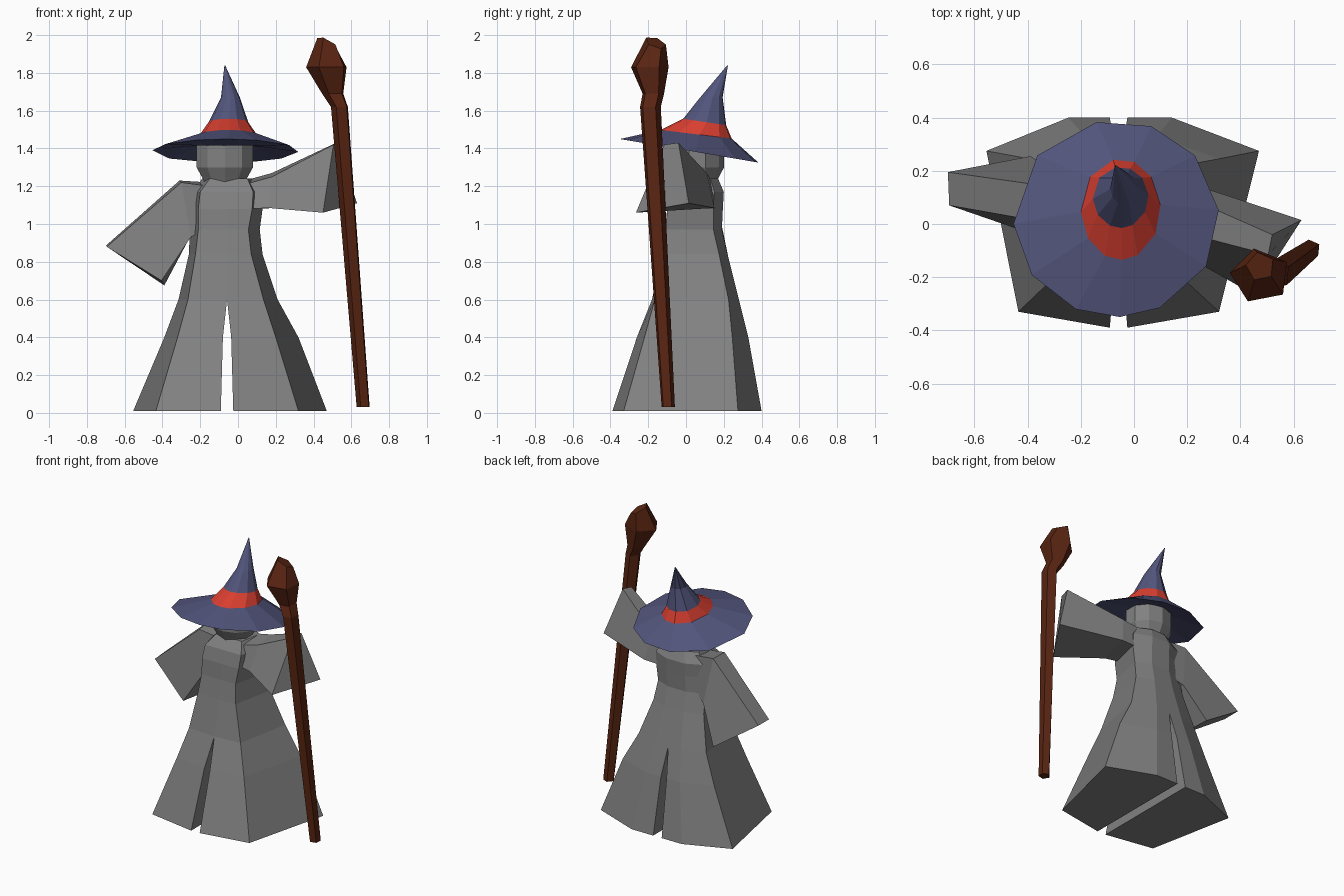
import bpy, bmesh
from math import sin, cos, radians

old = bpy.data.objects.get("Cube")
if old:
    bpy.data.objects.remove(old, do_unlink=True)


def material(name, colour):
    mat = bpy.data.materials.new(name)
    mat.use_nodes = True
    mat.diffuse_color = (*colour, 1)
    mat.node_tree.nodes["Principled BSDF"].inputs["Base Color"].default_value = (*colour, 1)
    return mat


grey = material("robe grey", (0.22, 0.22, 0.22))
blue = material("hat blue", (0.085, 0.09, 0.2))
red = material("band red", (0.7, 0.05, 0.03))
brown = material("staff brown", (0.1, 0.018, 0.006))


def finish(name, bm, mats):
    """Weld, orient and store a flat shaded mesh."""
    bmesh.ops.remove_doubles(bm, verts=bm.verts, dist=0.0005)
    bmesh.ops.recalc_face_normals(bm, faces=bm.faces)
    mesh = bpy.data.meshes.new(name)
    bm.to_mesh(mesh)
    bm.free()
    for mat in mats:
        mesh.materials.append(mat)
    obj = bpy.data.objects.new(name, mesh)
    bpy.context.collection.objects.link(obj)
    return obj


def skin(bm, rings, skip=None, bands=()):
    """Bridge rings of points and cap both ends; bands lists spans using material 1."""
    loops = [[bm.verts.new(p) for p in ring] for ring in rings]
    count = len(loops[0])
    for level, (low, high) in enumerate(zip(loops, loops[1:])):
        for i in range(count):
            j = (i + 1) % count
            if skip and skip(level, i):
                continue
            face = bm.faces.new((low[i], low[j], high[j], high[i]))
            face.material_index = int(level in bands)
    bm.faces.new(loops[0])
    bm.faces.new(loops[-1])


def loft(name, rings, mats, bands=()):
    bm = bmesh.new()
    skin(bm, rings, bands=bands)
    return finish(name, bm, mats)


def oval(x, y, z, rx, ry, angles, lean_x=0, lean_y=0):
    """Oval ring whose height changes with the offset from its centre."""
    ring = []
    for a in angles:
        dx, dy = rx * cos(radians(a)), ry * sin(radians(a))
        ring.append((x + dx, y + dy, z + lean_x * dx + lean_y * dy))
    return ring


def even(n, start=0):
    return [start + 360 * i / n for i in range(n)]


# Robe: two halves, split below the knee and joined above it
# height, right back/front x, left front/back x, front corner/middle y, back corner/middle y, half gap
robe_levels = [
    (0.01, -.555, -.435, .32, .47, -.33, -.39, .275, .4, .033),
    (0.4, -.39, -.32, .2, .32, -.22, -.26, .245, .33, .022),
    (0.6, -.315, -.265, .135, .21, -.165, -.18, .225, .28, 0),
    (0.84, -.26, -.225, .07, .13, -.125, -.13, .175, .22, 0),
    (0.97, -.255, -.21, .055, .115, -.105, -.11, .145, .19, 0),
    (1.08, -.24, -.21, .075, .13, -.1, -.1, .145, .195, 0),
    (1.17, -.24, -.2, .08, .13, -.08, -.08, .15, .2, 0),
    (1.24, -.19, -.15, .05, .08, -.03, -.03, .13, .17, 0),
]
MID = -0.058
robe = bmesh.new()
for side in (-1, 1):
    rings = []
    for z, rb, rf, lf, lb, fc, fm, bc, bk, gap in robe_levels:
        back, front = (rb, rf) if side < 0 else (lb, lf)
        inner = MID + side * gap
        rings.append([(inner, fm, z), (front, fc, z), (back, bc, z),
                      (MID + (back - MID) * 0.38, bk, z), (inner, bk, z)])
    skin(robe, rings, skip=lambda level, i: i == 4 and level > 1)
finish("robe", robe, [grey])

# Sleeves: four-cornered tubes that flare towards the cuff
loft("right_sleeve", [
    [(-.15, 0, 1.2), (-.15, .15, 1.22), (-.18, .15, .97), (-.18, 0, .97)],
    [(-.3, 0, 1.22), (-.31, .14, 1.23), (-.26, .18, .92), (-.25, -.03, .93)],
    [(-.695, .07, .88), (-.7, .195, .885), (-.39, .255, .675), (-.405, -.03, .7)],
], [grey])
loft("left_sleeve", [
    [(0, -.03, 1.2), (0, .14, 1.22), (.05, .15, 1.08), (.05, -.06, 1.08)],
    [(.18, -.03, 1.25), (.18, .11, 1.27), (.22, .15, 1.085), (.16, -.1, 1.085)],
    [(.505, -.115, 1.42), (.52, -.04, 1.43), (.63, .015, 1.11), (.45, -.265, 1.06)],
], [grey])

# Head
around = even(10, -90)
loft("head", [oval(-.07, .06, z, r, r * 0.9, around)
              for z, r in ((1.2, .1), (1.245, .125), (1.3, .157), (1.42, .157))], [grey])

# Hat: underside, wide brim, band and bent cone
spokes = [5, 40, 70, 101, 140, 183, 215, 247, 272, 295, 331]
loft("hat", [
    oval(-.065, .05, 1.415, .16, .15, spokes),
    oval(-.067, .02, 1.387, .387, .37, spokes, 0, -.17),
    oval(-.05, .055, 1.475, .15, .19, spokes, 0, -.12),
    oval(-.05, .1, 1.54, .105, .115, spokes, 0, -.15),
    oval(-.04, .135, 1.67, .05, .06, spokes),
    oval(-.07, .22, 1.84, .002, .002, spokes),
], [blue, red], bands=(2,))

# Staff: leaning shaft with a knobbly head
five = even(5, 30)
loft("staff", [
    oval(.665, -.095, .03, .037, .037, five),
    oval(.54, -.19, 1.62, .048, .058, five),
    oval(.505, -.175, 1.69, .06, .06, five),
    oval(.475, -.195, 1.83, .115, .105, five),
    oval(.475, -.16, 1.96, .055, .055, five, -.5, -.3),
], [brown])
